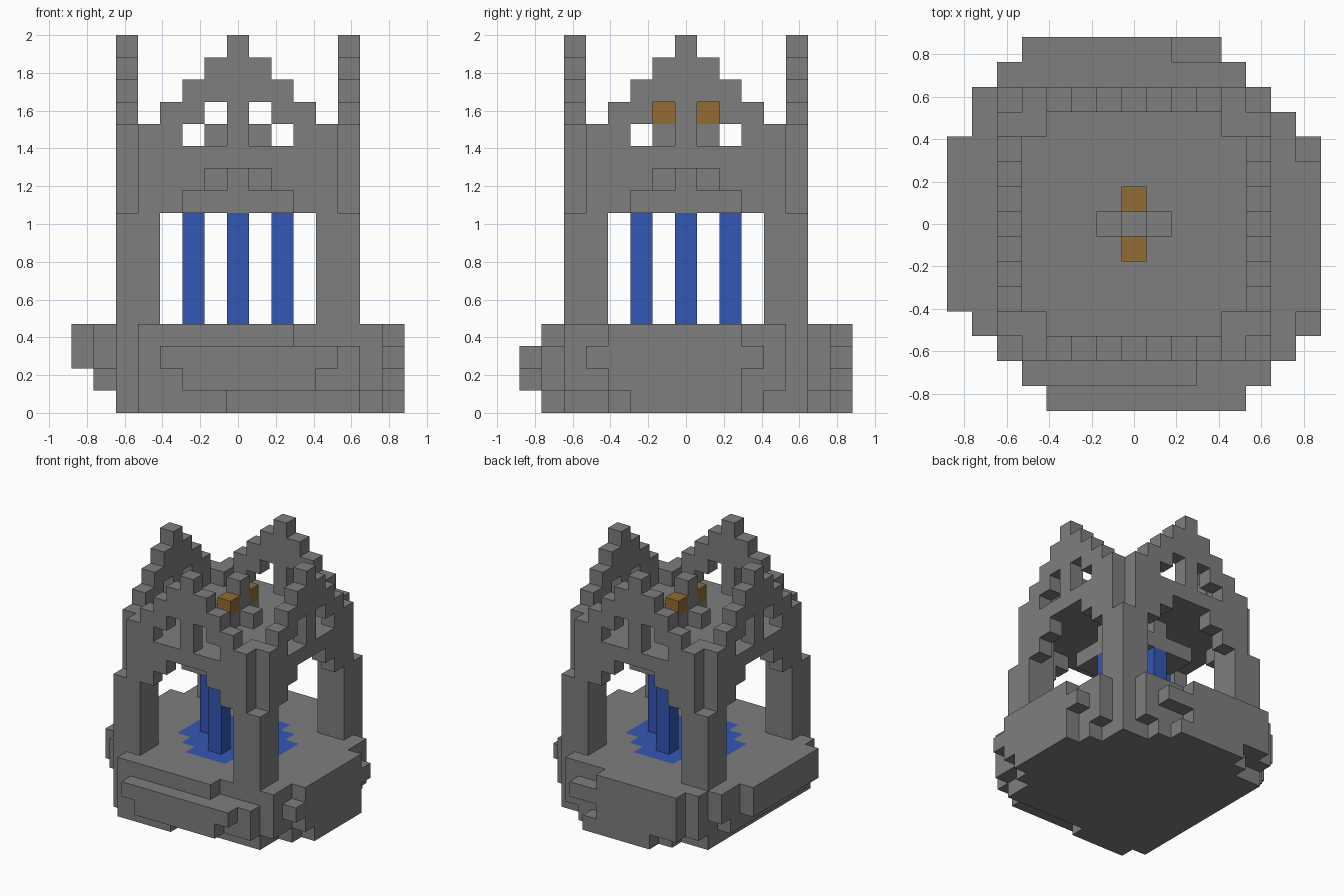
import bpy, bmesh, math
from mathutils import Vector

U = 2 / 17  # edge of one block

cube = bpy.data.objects.get("Cube")
if cube:
    bpy.data.objects.remove(cube, do_unlink=True)


def material(name, rgb):
    m = bpy.data.materials.new(name)
    m.use_nodes = True
    m.diffuse_color = (*rgb, 1)
    m.node_tree.nodes["Principled BSDF"].inputs["Base Color"].default_value = (*rgb, 1)
    return m


stone = material("grey stone", (0.21, 0.21, 0.21))
water = material("blue water", (0.034, 0.095, 0.46))
wood = material("brown wood", (0.29, 0.15, 0.034))

occupied = set()
parts = []


def block(x0, x1, y0, y1, z0, z1):
    """Cells of a solid block, ends included."""
    return {(x, y, z) for x in range(x0, x1 + 1)
            for y in range(y0, y1 + 1) for z in range(z0, z1 + 1)}


def turn(cells, times):
    """Rotate cells by quarter turns about the z axis."""
    for _ in range(times):
        cells = {(-y, x, z) for x, y, z in cells}
    return cells


def part(name, cells, mats):
    cells = cells - occupied
    occupied.update(cells)
    parts.append((name, cells, mats))


def build(name, cells, mats):
    """Skin the exposed sides of the cells with flat faces."""
    bm = bmesh.new()
    for c in cells:
        for axis in range(3):
            for s in (-1, 1):
                n = [0, 0, 0]
                n[axis] = s
                if tuple(a + b for a, b in zip(c, n)) in occupied:
                    continue
                n = Vector(n)
                u = Vector((n.y, n.z, n.x))
                v = n.cross(u)
                mid = Vector(c) + Vector((0, 0, 0.5)) + n / 2
                f = bm.faces.new([bm.verts.new((mid + (u * i + v * j) / 2) * U)
                                  for i, j in ((-1, -1), (1, -1), (1, 1), (-1, 1))])
                # Round pool painted into the floor
                if len(mats) > 1 and c[2] == 3 and axis == 2 and s == 1:
                    x, y = abs(c[0]), abs(c[1])
                    f.material_index = int(max(x, y) <= 3 and x + y <= 4)
    bmesh.ops.remove_doubles(bm, verts=bm.verts, dist=U / 100)
    bmesh.ops.dissolve_limit(bm, angle_limit=math.radians(1), verts=bm.verts,
                             edges=bm.edges, delimit={'MATERIAL'})
    me = bpy.data.meshes.new(name)
    bm.to_mesh(me)
    bm.free()
    for m in mats:
        me.materials.append(m)
    bpy.context.collection.objects.link(bpy.data.objects.new(name, me))


# Rough round base: a square core with worn ledges on each side
base = block(-5, 5, -5, 5, 0, 3)
base |= block(-4, 2, -6, -6, 1, 3) | block(3, 5, -6, -6, 1, 2)      # front
base |= block(-4, -1, -6, -6, 0, 0)
base |= block(-3, 4, -7, -7, 2, 2) | block(-2, 3, -7, -7, 1, 1)
base |= block(-6, -6, -4, 5, 2, 3) | block(-6, -6, -3, 4, 1, 1)     # right
base |= block(-7, -7, -3, 3, 2, 3)
base |= block(6, 6, -5, 4, 1, 3) | block(6, 6, -3, 3, 0, 0)         # left
base |= block(7, 7, -3, 2, 1, 3) | block(7, 7, -4, 3, 2, 2) | block(7, 7, -2, 2, 0, 0)
base |= block(-5, 4, 6, 6, 1, 3) | block(-3, 3, 6, 6, 0, 0)         # back
base |= block(-4, 1, 7, 7, 1, 3) | block(-4, 3, 7, 7, 2, 2) | block(-2, 2, 7, 7, 0, 0)
part("base", base, [stone, water])

# Gabled wall with a stepped arch and two window openings, used on four sides
wall = set()
for x in range(-4, 5):
    arch_top = {0: 11, 1: 11, 2: 10}.get(abs(x), 9)
    wall |= block(x, x, -5, -5, arch_top, 16 - abs(x))
for s in (-1, 1):
    wall -= {(s, -5, 12), (2 * s, -5, 12), (s, -5, 13)}

for i, side in enumerate(("front", "left", "back", "right")):
    part(side + "_gable", turn(wall, i), [stone])
    corner = block(4, 5, -5, -4, 4, 8) | block(4, 4, -4, -4, 9, 12)
    part("pillar_" + str(i + 1), turn(corner, i), [stone])
    part("water_jet_" + str(i + 1), turn(block(0, 0, -2, -2, 4, 8), i), [water])

# Ceiling slab and the spout hanging below it
part("ceiling", block(-4, 4, -4, 4, 11, 11), [stone])
part("spout", block(-2, 2, -2, 2, 9, 9) | block(-2, 2, 0, 0, 10, 10)
     | block(0, 0, -2, 2, 10, 10), [stone])

# Small finial on the roof with two wooden blocks
part("finial", block(-1, 1, 0, 0, 12, 12) | block(0, 0, -1, 1, 12, 12)
     | block(0, 0, 0, 0, 13, 14), [stone])
for y, side in ((-1, "front"), (1, "back")):
    part(side + "_wood_block", {(0, y, 13)}, [wood])

for p in parts:
    build(*p)
